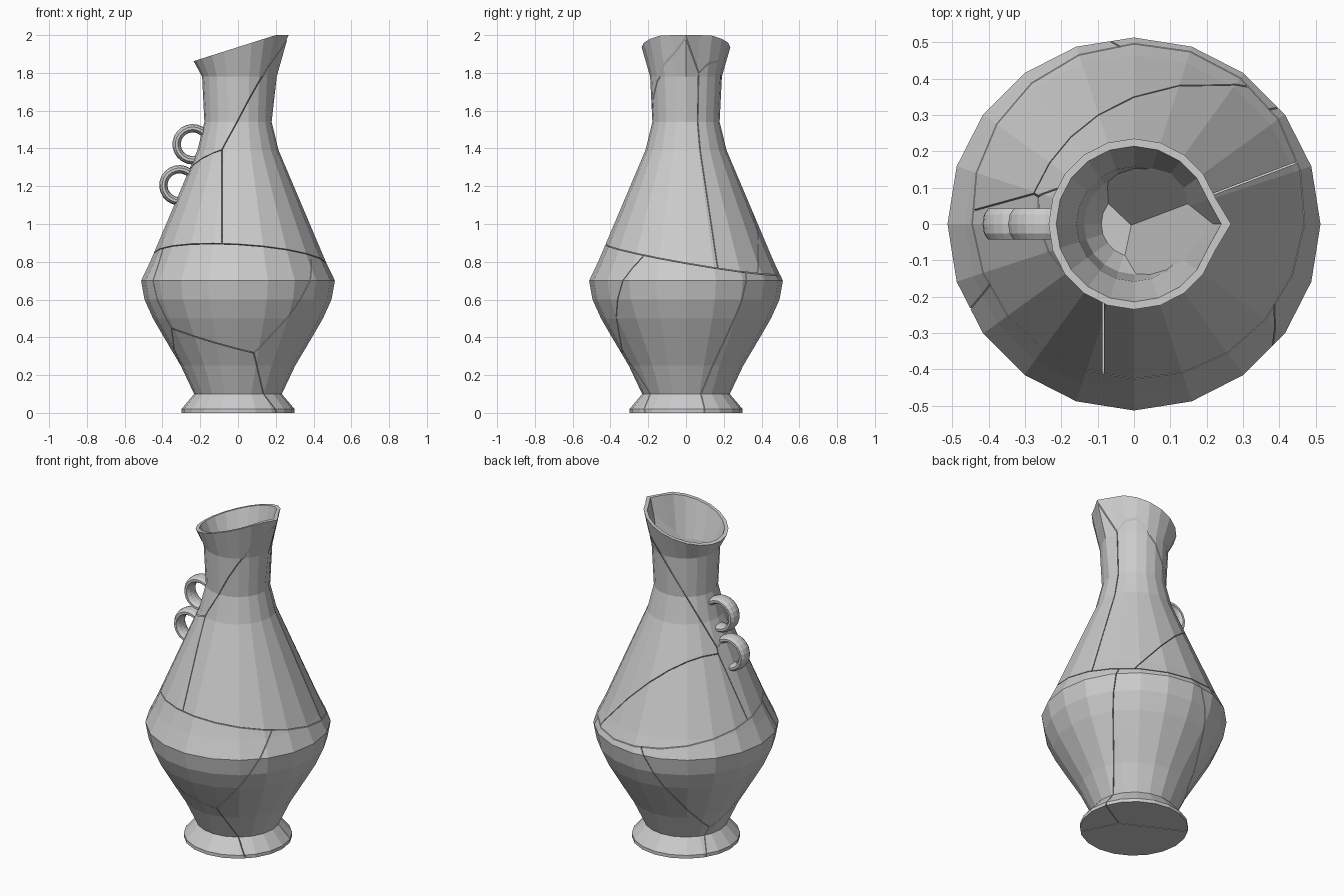
import bpy, bmesh
from math import sin, cos, pi, radians
from mathutils import Vector

if "Cube" in bpy.data.objects:
    bpy.data.objects.remove(bpy.data.objects["Cube"])

N = 20

def finish(bm, name):
    bmesh.ops.recalc_face_normals(bm, faces=bm.faces)
    me = bpy.data.meshes.new(name)
    bm.to_mesh(me)
    bm.free()
    ob = bpy.data.objects.new(name, me)
    bpy.context.collection.objects.link(ob)
    return ob

def bridge(bm, a, b):
    n = len(a)
    for i in range(n):
        bm.faces.new((a[i], a[(i + 1) % n], b[(i + 1) % n], b[i]))

# Jug profile: radius, spout radius, height (None = slanted rim), from foot up over the rim into the neck
PROFILE = [(.30, .30, 0), (.30, .30, .02), (.232, .232, .10), (.303, .303, .25), (.392, .392, .40),
           (.45, .45, .50), (.495, .495, .60), (.513, .513, .70), (.465, .465, .80),
           (.215, .215, 1.39), (.178, .178, 1.54), (.19, .205, 1.78), (.235, .267, None),
           (.214, .24, None), (.158, .18, 1.74), (.138, .158, 1.55), (.09, .112, 1.47)]

def jug():
    bm = bmesh.new()
    rings = []
    for r, spout, z in PROFILE:
        ring = []
        for i in range(N):
            a = 2 * pi * i / N
            rr = spout if i == 0 else r
            x, y = rr * cos(a), rr * sin(a)
            h = 2 - max(0, .2 - x) * .317 if z is None else z
            ring.append(bm.verts.new((x, y, h)))
        rings.append(ring)
    for a, b in zip(rings, rings[1:]):
        bridge(bm, a, b)
    bm.faces.new(rings[0])
    bm.faces.new(rings[-1])
    bmesh.ops.recalc_face_normals(bm, faces=bm.faces)
    return bm

# Keep the side of a plane that its normal points away from, and close the cut
def clip(bm, co, no):
    geom = bm.verts[:] + bm.edges[:] + bm.faces[:]
    bmesh.ops.bisect_plane(bm, geom=geom, dist=1e-5, plane_co=co, plane_no=no, clear_outer=True)
    edges = [e for e in bm.edges if e.is_boundary]
    if edges:
        bmesh.ops.holes_fill(bm, edges=edges, sides=0)

# Break each half into shards: every shard is the region nearest to its seed point
GAP = .002
WAIST, WAIST_N = Vector((0, 0, .82)), Vector((.06, .17, 1)).normalized()
UPPER = [(.13, -.2, 1.2), (-.035, .235, 1.2), (-.352, -.1, 1.45), (-.30, -.2, 1.2), (-.17, .31, 1.08)]
LOWER = [(-.05, -.36, .65), (.3, -.05, .38), (-.2, -.3, .1), (.1, .3, .3), (-.35, .15, .55)]

for label, seeds, side in (("upper", UPPER, -1), ("lower", LOWER, 1)):
    seeds = [Vector(s) for s in seeds]
    for k, s in enumerate(seeds):
        bm = jug()
        n = WAIST_N * side
        clip(bm, WAIST - n * GAP, n)
        for t in seeds:
            if t is not s:
                n = (t - s).normalized()
                clip(bm, (s + t) / 2 - n * GAP, n)
        if bm.faces:
            finish(bm, f"{label}_jug_shard_{k + 1}")
        else:
            bm.free()

# Handle: two flattened arcs stacked on the left side
def handle(name, cx, cz, a0, a1, radius=.085, steps=16, sides=10):
    bm = bmesh.new()
    rings = []
    for i in range(steps + 1):
        a = radians(a0 + (a1 - a0) * i / steps)
        ring = []
        for j in range(sides):
            b = 2 * pi * j / sides
            r = radius + .022 * cos(b)
            ring.append(bm.verts.new((cx + r * cos(a), .045 * sin(b), cz + r * sin(a))))
        rings.append(ring)
    for p, q in zip(rings, rings[1:]):
        bridge(bm, p, q)
    bm.faces.new(rings[0])
    bm.faces.new(rings[-1])
    return finish(bm, name)

handle("upper_handle", -.24, 1.422, 45, 300)
handle("lower_handle", -.31, 1.205, 40, 295)
